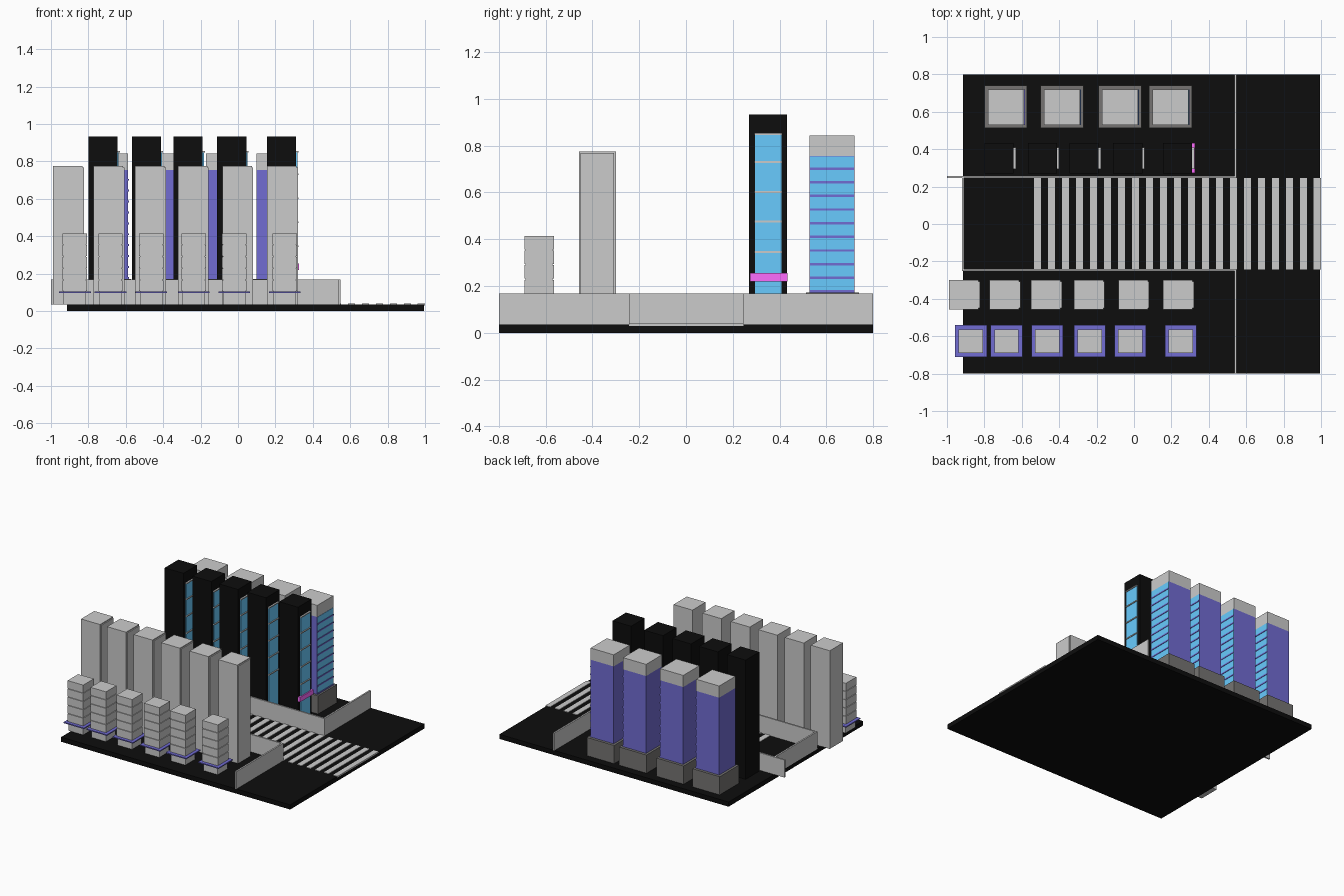
import bpy, bmesh

G = 0.035  # top of the ground slab


def material(name, rgb):
    m = bpy.data.materials.new(name)
    m.diffuse_color = (*rgb, 1)
    return m


black = material("black", (0.004, 0.004, 0.004))
purple = material("purple", (0.165, 0.15, 0.65))
blue = material("blue", (0.14, 0.6, 1.0))
stone = material("dark_grey", (0.18, 0.175, 0.17))
magenta = material("magenta", (1.0, 0.15, 1.0))


def boxes(name, bounds, mat=None):
    """One object from boxes given as (x0, x1, y0, y1, z0, z1)."""
    bm = bmesh.new()
    for x0, x1, y0, y1, z0, z1 in bounds:
        vs = bmesh.ops.create_cube(bm, size=1)["verts"]
        for v in vs:
            v.co.x = x1 if v.co.x > 0 else x0
            v.co.y = y1 if v.co.y > 0 else y0
            v.co.z = z1 if v.co.z > 0 else z0
    me = bpy.data.meshes.new(name)
    bm.to_mesh(me)
    bm.free()
    ob = bpy.data.objects.new(name, me)
    bpy.context.collection.objects.link(ob)
    if mat:
        me.materials.append(mat)
    return ob


# Ground slab and road stripes
boxes("ground", [(-0.915, 0.995, -0.8, 0.8, 0, G)], black)
boxes("road_stripes", [(-0.535 + 0.0748 * i, -0.496 + 0.0748 * i, -0.243, 0.245, G - 0.005, G + 0.004)
                       for i in range(21)])

# Boundary walls
boxes("long_wall_back", [(-1.0, 0.548, 0.245, 0.257, G, 0.167)])
boxes("long_wall_front", [(-0.92, 0.548, -0.252, -0.24, G, 0.167)])
boxes("cross_wall_back", [(0.536, 0.548, 0.25, 0.8, G, 0.167)])
boxes("cross_wall_front", [(0.536, 0.548, -0.8, -0.245, G, 0.167)])
boxes("end_wall", [(-0.92, -0.908, -0.25, 0.25, G, 0.167)])

# Back row: purple towers on dark plinths, glazed on the right side
for x in (-0.685, -0.385, -0.075, 0.195):
    boxes("plinth", [(x - 0.114, x + 0.114, 0.512, 0.74, G, 0.172)], stone)
    boxes("purple_tower", [(x - 0.096, x + 0.096, 0.528, 0.72, 0.172, 0.755)], purple)
    boxes("tower_cap", [(x - 0.096, x + 0.096, 0.528, 0.72, 0.755, 0.843)])
    boxes("tower_glass", [(x + 0.09, x + 0.098, 0.529, 0.719, 0.172, 0.754)], blue)
    boxes("floor_strips", [(x + 0.09, x + 0.101, 0.529, 0.719, 0.172 + 0.0583 * i, 0.182 + 0.0583 * i)
                           for i in range(10)], purple)

# Black towers with a glass strip on the right side
for x in (-0.722, -0.49, -0.267, -0.033, 0.233):
    s = x + 0.078
    boxes("black_tower", [(x - 0.078, s, 0.27, 0.432, G, 0.933)], black)
    boxes("glass_strip", [(s - 0.005, s + 0.006, 0.295, 0.408, G, 0.852)], blue)
    boxes("glass_bars", [(s - 0.005, s + 0.012, 0.293, 0.41, z - 0.004, z + 0.004)
                         for z in (0.345, 0.475, 0.602, 0.73, 0.85)])
boxes("awning", [(0.305, 0.326, 0.273, 0.433, 0.22, 0.255)], magenta)

# Tall plain grey towers with a side panel
for x in (-0.91, -0.693, -0.472, -0.243, -0.005, 0.235):
    boxes("grey_tower", [(x - 0.079, x + 0.079, -0.457, -0.3, G, 0.775)])
    boxes("side_panel", [(x + 0.07, x + 0.086, -0.45, -0.307, G, 0.768)])

# Small front blocks with stacked floor panels and a purple ledge
for x in (-0.872, -0.682, -0.464, -0.237, -0.02, 0.25):
    y = -0.625
    boxes("small_block", [(x - 0.06, x + 0.06, y - 0.06, y + 0.055, G, 0.41)])
    boxes("floor_panels", [(x - 0.065, x + 0.065, y - 0.066, y + 0.06, 0.106 + 0.0625 * i, 0.164 + 0.0625 * i)
                           for i in range(5)])
    boxes("ledge", [(x - 0.085, x + 0.085, y - 0.085, y + 0.085, 0.095, 0.103)], purple)
